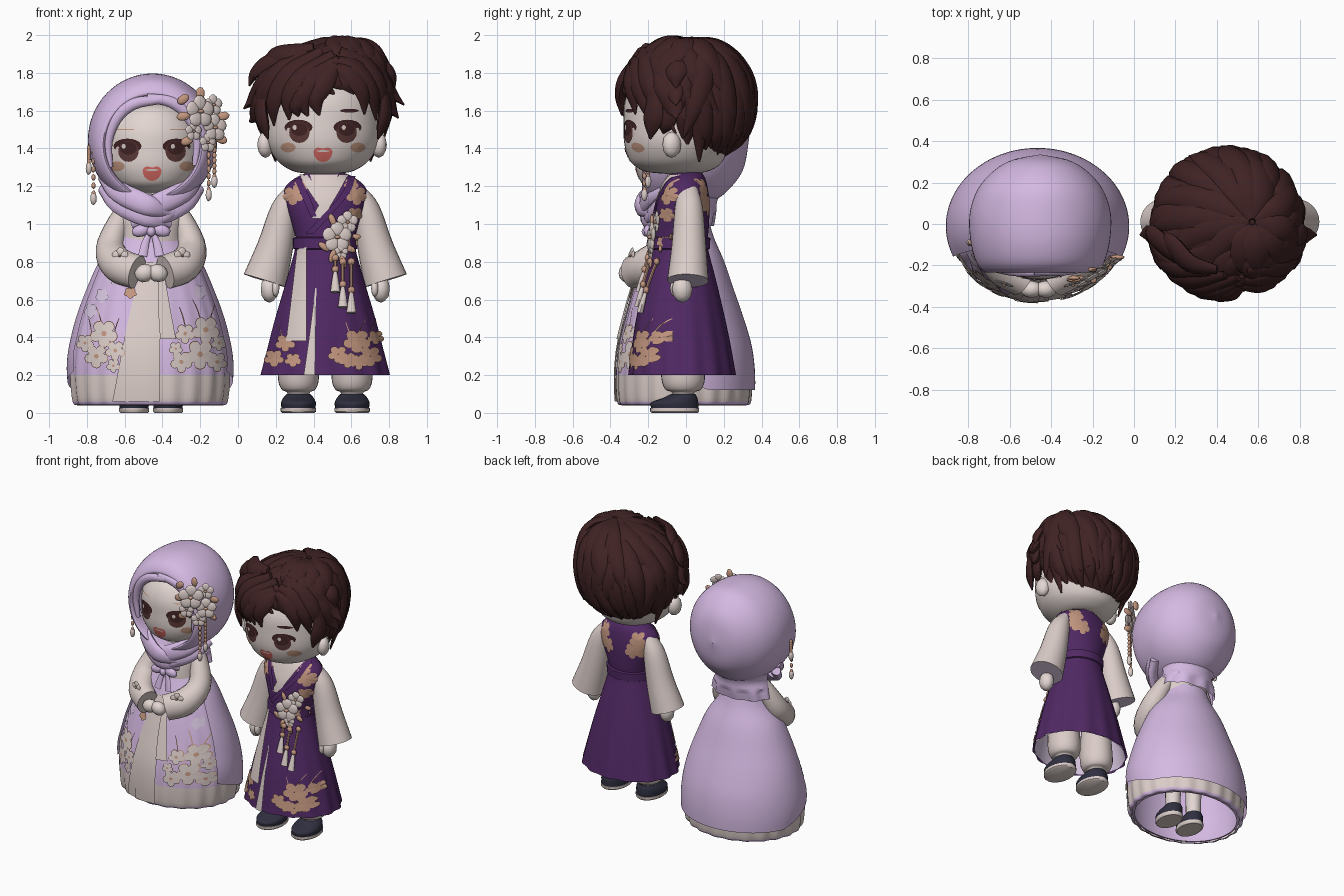
import bpy, bmesh, math, random
from mathutils import Vector as V, Matrix as M

if "Cube" in bpy.data.objects:
    bpy.data.objects.remove(bpy.data.objects["Cube"])
random.seed(4)
TAU = math.tau
sin, cos = math.sin, math.cos

def mat(name, r, g, b):
    m = bpy.data.materials.new(name)
    m.diffuse_color = (r, g, b, 1)
    m.use_nodes = True
    m.node_tree.nodes["Principled BSDF"].inputs["Base Color"].default_value = m.diffuse_color
    return m
LAV = mat("lavender", .66, .485, .76)
CREAM = mat("cream", .71, .61, .58)
SKIN = mat("pale skin", .76, .67, .64)
PURPLE = mat("deep purple", .082, .022, .128)
HAIR = mat("dark brown", .05, .016, .017)
PEACH = mat("peach", .55, .31, .215)
NAVY = mat("navy", .028, .028, .05)
CORAL = mat("coral", .70, .15, .13)
IRIS = mat("eye brown", .10, .04, .036)
LILAC = mat("pale lilac", .70, .58, .76)

def finish(name, bm, mats, recalc=True, angle=45):
    if recalc:
        bmesh.ops.recalc_face_normals(bm, faces=bm.faces[:])
    me = bpy.data.meshes.new(name)
    bm.to_mesh(me); bm.free()
    for m in mats: me.materials.append(m)
    for p in me.polygons: p.use_smooth = True
    me.set_sharp_from_angle(angle=math.radians(angle))
    ob = bpy.data.objects.new(name, me)
    bpy.context.collection.objects.link(ob)
    return ob

def spline(pts, n=4):
    p = [V(q) for q in pts]
    p = [p[0] * 2 - p[1]] + p + [p[-1] * 2 - p[-2]]
    out = []
    for i in range(1, len(p) - 2):
        for k in range(n):
            t = k / n
            out.append(.5 * (p[i] * 2 + (p[i+1] - p[i-1]) * t + (p[i-1] * 2 - p[i] * 5 + p[i+1] * 4 - p[i+2]) * t * t
                             + (p[i] * 3 - p[i-1] - p[i+1] * 3 + p[i+2]) * t ** 3))
    return out + [p[-2]]

def skin_rings(bm, rows, closed=True, caps=True, mi=0, end=None):
    vs = [[bm.verts.new(p) for p in r] for r in rows]
    n = len(vs[0])
    for a, b in zip(vs, vs[1:]):
        for i in range(n if closed else n - 1):
            bm.faces.new((a[i], a[(i+1) % n], b[(i+1) % n], b[i])).material_index = mi
    if caps:
        bm.faces.new(vs[0]).material_index = mi
        bm.faces.new(vs[-1]).material_index = mi if end is None else end

# Elliptical rings (t, cx, c2, rx, r2) stacked along z or y
def loft(name, rings, mats, seg=48, axis='z', arc=(0, TAU), pleat=None, rule=None, caps=True):
    bm = bmesh.new()
    closed = arc[1] - arc[0] > TAU - .01
    rows = []
    for t, cx, c2, rx, r2 in rings:
        row = []
        for i in range(seg if closed else seg + 1):
            a = arc[0] + (arc[1] - arc[0]) * i / seg
            k = 1 - (pleat(a, t) if pleat else 0)
            x, q = cx + rx * k * cos(a), c2 + r2 * k * sin(a)
            row.append((x, q, t) if axis == 'z' else (x, t, q))
        rows.append(row)
    skin_rings(bm, rows, closed, caps)
    if rule:
        for f in bm.faces: f.material_index = rule(f.calc_center_median())
    return finish(name, bm, mats)

# Tapered tube along a smooth path
def sweep(bm, pts, radii, ref=V((0, -1, 0)), mi=0, n=8, end=None, sub=4):
    p, r, rows = spline(pts, sub), spline(radii, sub), []
    for i, q in enumerate(p):
        T = (p[min(i+1, len(p)-1)] - p[max(i-1, 0)]).normalized()
        S = T.cross(ref(q) if callable(ref) else ref).normalized()
        N = S.cross(T)
        rows.append([q + S * r[i][0] * cos(TAU*j/n) + N * r[i][1] * sin(TAU*j/n) for j in range(n)])
    skin_rings(bm, rows, mi=mi, end=end)

def ball(bm, loc, size, mi=0, rot=M.Identity(4)):
    r = bmesh.ops.create_icosphere(bm, subdivisions=2, radius=1, matrix=M.Translation(loc) @ rot @ M.Diagonal((*size, 1)))
    for v in r['verts']:
        for f in v.link_faces: f.material_index = mi

# Height of a ring stack's front (or back) surface at x, z
def front(rings, sign=-1):
    def f(x, z):
        for a, b in zip(rings, rings[1:]):
            if a[0] <= z <= b[0]: break
        t = min(1, max(0, (z - a[0]) / (b[0] - a[0])))
        _, cx, cy, rx, ry = V(a).lerp(V(b), t)
        return cy + sign * ry * math.sqrt(max(.02, 1 - ((x - cx) / rx) ** 2))
    f.sign = sign
    return f

def plate(bm, surf, rows, mi, off):
    s = surf.sign
    vs = [[bm.verts.new((x, surf(x, z) + s * off, z)) for x, z in r] for r in rows]
    for a, b in zip(vs, vs[1:]):
        for i in range(len(a) - 1):
            f = bm.faces.new((a[i], a[i+1], b[i+1], b[i]))
            f.normal_update(); f.material_index = mi
            if f.normal.y * s < 0: f.normal_flip()

def disc(bm, surf, x, z, w, h, mi, off=.004, shape=lambda a: 1, n=20):
    plate(bm, surf, [[(x + w*k*shape(TAU*i/n)*cos(TAU*i/n), z + h*k*shape(TAU*i/n)*sin(TAU*i/n)) for i in range(n+1)]
                     for k in (.02, .5, 1)], mi, off)
def petals(a): return .62 + .38 * abs(cos(2.5 * a + .8)) ** .6
def strip(bm, surf, pts, mi, off=.006):
    plate(bm, surf, [[(x + w * k, z) for k in (-1, -.5, 0, .5, 1)] for x, z, w in spline(pts, 6)], mi, off)
def blossom(bm, surf, x, z, s, off=.006, edge=1, petal=0):
    disc(bm, surf, x, z, s * 1.07, s * 1.07, edge, off, petals, 40)
    disc(bm, surf, x, z, s, s, petal, off + .003, petals, 40)
    disc(bm, surf, x, z, s * .2, s * .2, edge, off + .005)
# Solid five petal flower facing a direction
def flower3d(bm, loc, nrm, s):
    R = V(nrm).to_track_quat('Z', 'Y').to_matrix().to_4x4()
    for k in range(5):
        a = TAU * k / 5 + .3
        ball(bm, V(loc) + R @ V((cos(a)*s*.55, sin(a)*s*.55, 0)), (s*.48, s*.48, s*.13), 0, R @ M.Rotation(a, 4, 'Z'))
    ball(bm, V(loc) + R @ V((0, 0, s*.1)), (s*.2, s*.2, s*.13), 1)

# Heads with painted faces
def head(who, cx, cy, z0, s):
    prof = [(0, .06, .05), (.012, .15, .16), (.05, .22, .23), (.1, .265, .26), (.17, .297, .278), (.27, .305, .28), (.4, .29, .27), (.52, .2, .2), (.58, .05, .05)]
    r = spline([(z0 + z*s, cx, cy, rx*s, ry*s) for z, rx, ry in prof])
    loft(who + "_head", r, [SKIN])
    f, bm, z = front(r), bmesh.new(), z0 + .1
    for m in (-1, 1):
        ex = cx + m * .13
        disc(bm, f, ex, z + .147, .074, .04, 0, .003)
        disc(bm, f, ex + m*.052, z + .115, .014, .03, 4, .004)
        disc(bm, f, ex - m*.005, z + .12, .054, .056, 1, .005)
        disc(bm, f, ex - m*.005, z + .137, .044, .036, 0, .007)
        disc(bm, f, ex - .02, z + .146, .011, .013, 4, .009)
        disc(bm, f, ex + m*.01, z + .235, .05, .01 if s == 1 else .003, 0 if s == 1 else 3, .003)
        disc(bm, f, cx + m*.185, z + .04, .04, .026, 3, .003)
    disc(bm, f, cx, z + .018, .05, .055, 2, .004, lambda a: 1 if sin(a) < 0 else .3 + .7*abs(cos(a))**3)
    disc(bm, f, cx, z + .021, .036, .005, 4, .006)
    finish(who + "_face_details", bm, [HAIR, IRIS, CORAL, PEACH, CREAM], False)
BX, GX = .462, -.46
head("boy", .45, -.05, 1.265, 1)
head("girl", -.455, -.03, 1.165, .85)

# Boy: ears, neck and hands
bm = bmesh.new()
for m in (-1, 1):
    ball(bm, (.445 + m*.3, -.075, 1.42), (.042, .052, .07), 0, M.Rotation(m*.35, 4, 'Z'))
    ball(bm, (BX + m*.295, -.02, .655), (.048, .055, .072))
    ball(bm, (BX + m*.262, -.06, .66), (.02, .025, .045))
finish("boy_ears_and_hands", bm, [SKIN])
loft("boy_neck", [(1.15, BX, .01, .08, .08), (1.35, BX, .01, .075, .075)], [SKIN], 24)

# Boy: hair cap and radiating locks, fuller below the middle
C = V((.45, .01, 1.66))
def scalp(u, a, k, R=(.35, .345, .312), shift=.12):
    c, s = cos(u), sin(u)
    if c < 0: s = max(s, 0) ** .62
    return C + V((R[0]*s*cos(a)*k + shift*c*max(0, c), R[1]*s*sin(a)*k, R[2]*c*k * (1 if c > 0 else 1.07)))
bm = bmesh.new()
skin_rings(bm, [[scalp(.02 + 3.08*i/30, TAU*j/48, 1, (.33, .325, .31), 0) for j in range(48)] for i in range(31)])
gone = [f for f in bm.faces for c in [f.calc_center_median()] if (c.y < .0 and c.z < 1.57) or (c.y < -.17 and c.z < 1.75)]
bmesh.ops.delete(bm, geom=gone, context='FACES')
finish("hair_cap", bm, [HAIR])
bm = bmesh.new()
out = lambda p: (p - C).normalized()
for count, u0, frac, lift, w in ((13, .04, .6, 1.015, .066), (19, .4, .82, 1.0, .06), (30, .85, 1, .98, .056)):
    for i in range(count):
        a = TAU * (i + random.uniform(-.3, .3)) / count
        E = 2.1 + .58 * min(1, 5*sin(a)) if sin(a) > 0 else 2.1 + .65 * sin(a)
        E = E * frac + random.uniform(-.06, .06)
        L, bend = lift + random.uniform(-.012, .012), random.choice((-.1, .06, .12))
        flick = .04 if frac < 1 else 0
        pts = [scalp(u0 + (E-u0)*k/4, a + bend*k*k/4, L + (flick if k == 4 else 0)) for k in range(5)]
        sweep(bm, pts, [(.02, .012), (w, .025), (w, .03), (w*.75, .024), (.005, .004)], out)
def fringe(x, z):
    q = 1 - ((x - C.x) / .37) ** 2 - ((z - C.z) / .37) ** 2
    return V((x, C.y - .36 * math.sqrt(max(.03, q)), z))
for path in ([(.52, 1.84), (.46, 1.76), (.41, 1.67), (.43, 1.575)], [(.53, 1.87), (.40, 1.77), (.34, 1.66), (.37, 1.57)],
             [(.5, 1.9), (.34, 1.78), (.27, 1.66), (.27, 1.55)], [(.44, 1.92), (.27, 1.8), (.19, 1.65), (.19, 1.52)], [(.5, 1.86), (.37, 1.73), (.31, 1.63), (.32, 1.57)],
             [(.36, 1.92), (.2, 1.8), (.12, 1.66), (.14, 1.47)], [(.25, 1.86), (.14, 1.76), (.08, 1.66), (.03, 1.61)],
             [(.2, 1.76), (.12, 1.66), (.09, 1.57), (.06, 1.54)], [(.52, 1.83), (.6, 1.79), (.66, 1.7), (.67, 1.58)],
             [(.53, 1.87), (.63, 1.82), (.71, 1.7), (.73, 1.55)], [(.54, 1.92), (.68, 1.84), (.76, 1.7), (.78, 1.48)],
             [(.6, 1.94), (.73, 1.84), (.81, 1.7), (.88, 1.63)], [(.68, 1.86), (.78, 1.74), (.81, 1.62), (.85, 1.56)],
             [(.3, 1.9), (.17, 1.86), (.09, 1.8), (.06, 1.73)], [(.4, 1.94), (.27, 1.91), (.18, 1.89), (.13, 1.84)],
             [(.66, 1.9), (.76, 1.85), (.81, 1.79), (.83, 1.72)]):
    sweep(bm, [fringe(*p) for p in path], [(.025, .014), (.058, .028), (.052, .028), (.005, .004)], out)
# Sideburns and locks behind the ears
for m in (-1, 1):
    for y0, y1, z1 in ((-.17, -.19, 1.45), (-.1, -.12, 1.48), (.0, .0, 1.36), (.08, .07, 1.33)):
        sweep(bm, [(.45 + m*.325, y0, 1.72), (.45 + m*.33, y0, 1.6), (.45 + m*.315, (y0 + y1)/2, 1.53), (.45 + m*(.29 if z1 > 1.4 else .25), y1, z1)],
              [(.03, .015), (.055, .025), (.05, .024), (.006, .005)], out)
finish("hair_locks", bm, [HAIR])

# Boy: robe with lining
robe = [(.2, BX, -.02, .35, .285), (.35, BX, -.024, .31, .262), (.5, BX, -.028, .27, .235), (.7, BX, -.03, .208, .19), (.88, BX, -.03, .158, .145),
        (.97, BX, -.025, .168, .145), (1.1, BX, -.015, .212, .14), (1.19, BX, -.005, .215, .12), (1.245, BX, 0, .155, .1), (1.275, BX, 0, .09, .08)]
robe = spline(robe)
loft("robe", robe, [PURPLE], 72, pleat=lambda a, z: .035 * max(0, .8 - z) * (1 + cos(14*a)), caps=False)
loft("robe_lining", [(z + .004, x, y, rx*.95, ry*.95) for z, x, y, rx, ry in robe if z < .9], [LILAC], caps=False)
loft("waistband", [(.865, BX, -.03, .16, .147), (.87, BX, -.03, .17, .156), (.925, BX, -.027, .17, .156), (.93, BX, -.027, .16, .147)], [PURPLE])
f, b = front(robe), front(robe, 1)
bm = bmesh.new()
strip(bm, f, [(.345, 1.262, .02), (.4, 1.18, .028), (.455, 1.09, .022)], 0, .008)
strip(bm, f, [(.455, 1.262, .075), (.455, 1.19, .05), (.455, 1.11, .006)], 0, .006)
strip(bm, f, [(.56, 1.262, .024), (.5, 1.17, .034), (.42, 1.03, .03)], 0, .011)
strip(bm, f, [(.605, 1.255, .018), (.56, 1.15, .02), (.38, .95, .022)], 2, .013)
strip(bm, f, [(.315, 1.24, .018), (.365, 1.13, .02), (.4, 1.04, .016)], 2, .013)
strip(bm, f, [(.412, .66, .003), (.395, .42, .016), (.378, .2, .03)], 0, .005)
strip(bm, f, [(.34, .9, .024), (.325, .65, .038), (.308, .38, .054)], 0, .012)
for x, z, s in ((.19, .29, .055), (.25, .37, .055), (.29, .28, .045), (.53, .31, .055), (.58, .28, .05), (.63, .38, .075), (.7, .3, .065), (.73, .4, .045), (.64, .27, .05),
                (.29, 1.15, .058), (.63, 1.15, .058), (.6, 1.21, .04), (.62, 1.05, .045), (.33, 1.2, .04)):
    disc(bm, f, x, z, s, s * .85, 1, .007, petals, 40)
for x in (.59, .615): disc(bm, f, x, .905, .022, .03, 1, .02, petals, 40)
for x, z, dx in ((.24, .37, -.03), (.27, .36, .02), (.63, .4, .05), (.6, .38, -.03), (.7, .4, .03)):
    strip(bm, f, [(x, z, .003), (x + dx*.4, z + .05, .003), (x + dx, z + .1, .002)], 1, .007)
for x, z in ((.33, 1.18), (.36, 1.1), (.59, 1.19), (.55, 1.1), (.6, 1.12), (.31, 1.11)):
    disc(bm, b, x, z, .05, .058, 1, .006, petals, 40)
finish("robe_trim", bm, [CREAM, PEACH, PURPLE], False)

# Boy: waist flowers and tassels
bm = bmesh.new()
for x, z, s in ((.525, .93, .08), (.58, 1.01, .058), (.545, .85, .04)):
    flower3d(bm, (x, f(x, z) - .025, z), (.25, -1, .05), s)
for x, z, a in ((.455, .88, 2.2), (.615, .93, 1.4), (.5, 1.02, -.4), (.59, .87, 2), (.555, .8, 2.8), (.5, .83, 3.4)):
    ball(bm, (x, f(x, z) - .018, z), (.018, .01, .036), 1, M.Rotation(a, 4, 'Y'))
for x, top, bot in ((.515, .84, .64), (.555, .82, .56), (.6, .82, .53)):
    P = lambda z: (x, f(x, z) - .022, z)
    sweep(bm, [P(top), P((top + bot)/2 + .04), P(bot + .1)], [(.009, .009)] * 3, mi=1, n=6)
    sweep(bm, [P(bot + .11), P(bot + .07), P(bot)], [(.009, .009), (.017, .014), (.026, .018)], n=10)
    for z in (bot + .12, top - .02): ball(bm, P(z), (.02, .016, .02), 1)
finish("waist_flowers_and_tassels", bm, [CREAM, PEACH])

# Boy: sleeves, trousers and shoes
bm = bmesh.new()
for m in (-1, 1):
    sweep(bm, [(BX + m*x, y, z) for x, y, z in ((.165, .01, 1.19), (.215, .015, 1.08), (.265, .015, .88), (.32, .01, .7))],
          [(.035, .05), (.072, .075), (.095, .092), (.117, .11)], n=24, end=1)
finish("boy_sleeves", bm, [CREAM, LILAC])
def shoe(name, x, y, s):
    sole = [(0, x, y, .085*s, .122*s), (.008, x, y, .094*s, .13*s), (.026, x, y, .094*s, .13*s)]
    loft(name + "_sole", sole, [CREAM], 28)
    loft(name, spline([(.026, x, y, .09*s, .125*s), (.055, x, y, .092*s, .125*s), (.08, x, y + .03, .08*s, .09*s), (.1, x, y + .045, .062*s, .065*s)]), [NAVY], 28)
for side, m in (("right", -1), ("left", 1)):
    x = BX + m * .142
    loft(side + "_trouser", spline([(.085, x, -.015, .055, .055), (.11, x, -.015, .062, .062), (.125, x, -.015, .09, .095),
         (.18, x, -.015, .108, .115), (.3, x, -.02, .105, .115), (.5, x, -.02, .09, .1)]), [CREAM], 28)
    shoe(side + "_boy_shoe", x, -.06, 1)
    loft(side + "_girl_leg", [(.05, GX + m*.09, -.03, .05, .05), (.5, GX + m*.09, -.03, .06, .06)], [SKIN], 16)
    shoe(side + "_girl_shoe", GX + m*.09, -.07, .85)

# Girl: skirt, overskirt and jacket
SX = -.465
skirt = spline([(.04, SX, -.01, .39, .33), (.06, SX, -.01, .415, .355), (.2, SX, -.01, .428, .36), (.35, SX, -.012, .415, .345), (.5, SX, -.015, .38, .305),
                (.65, SX, -.02, .325, .258), (.8, SX, -.02, .258, .207), (.92, SX, -.02, .175, .155), (1.0, SX, -.02, .14, .13)])
fold = lambda a, z: .03 * max(0, .95 - z) * (.5 + .5*cos(22*a))
loft("skirt", skirt, [LAV, CREAM], 132, pleat=fold, rule=lambda c: 1 if .06 < c.z < .2 else 0, caps=False)
loft("skirt_lining", [(z + .004, x, y, rx*.94, ry*.94) for z, x, y, rx, ry in skirt if z < .7], [LAV], caps=False)
over = [(z, x, y, rx + .014, ry + .016) for z, x, y, rx, ry in skirt if z > .12]
ob = loft("overskirt", over, [LAV], 64, arc=(-.4, math.pi + .4), caps=False)
for v in ob.data.vertices:   # hem rises towards the open front edges
    if v.co.z < .4: v.co.z += max(0, .12 - v.co.y) * .35 * (.4 - v.co.z) / .27
jacket = spline([(.85, GX, -.03, .18, .15), (.95, GX, -.03, .165, .145), (1.05, GX, -.02, .175, .125), (1.12, GX, -.01, .13, .1), (1.22, GX, -.01, .09, .08)])
loft("jacket", jacket, [CREAM])
f, j = front(skirt), front(jacket)
bm = bmesh.new()
for k, (x0, x1, w) in enumerate(((-.49, -.61, .055), (-.465, -.525, .055), (-.445, -.46, .045))):
    strip(bm, f, [(x0, .8, .018), ((x0+x1)/2, .45, .04), (x1, .06, w)], 0, .006 + .006*(k % 2))
strip(bm, f, [(-.405, .72, .018), (-.39, .55, .032), (-.37, .39, .042)], 0, .022)
for x, z, s in ((-.71, .42, .07), (-.75, .3, .06), (-.65, .33, .05), (-.81, .37, .045), (-.66, .25, .035), (-.17, .44, .07), (-.2, .31, .075), (-.3, .27, .055),
                (-.11, .27, .05), (-.28, .42, .05), (-.33, .34, .035), (-.1, .37, .04)):
    blossom(bm, f, x, z, s, .008)
for x, z, dx in ((-.72, .46, -.03), (-.66, .4, .03), (-.77, .4, -.02), (-.2, .5, -.04), (-.15, .48, .03), (-.28, .46, -.03)):
    strip(bm, f, [(x, z, .003), (x + dx*.4, z + .05, .003), (x + dx, z + .1, .002)], 1, .007)
for x, z in ((-.72, .62), (-.2, .64), (-.66, .72), (-.78, .54)):
    disc(bm, f, x, z, .035, .04, 3, .006, petals, 30)
disc(bm, f, -.57, .635, .035, .03, 1, .02, petals, 30)
strip(bm, j, [(GX, 1.04, .05), (GX, .95, .04), (GX, .86, .035)], 2, .004)
finish("skirt_panel_and_blossoms", bm, [CREAM, PEACH, LAV, LILAC], False)
bm = bmesh.new()
for m in (-1, 1):
    sweep(bm, [(GX + m*x, y, z) for x, y, z in ((.12, -.01, 1.1), (.175, -.04, 1.0), (.215, -.1, .87), (.175, -.21, .785), (.075, -.285, .745))],
          [(.045, .05), (.06, .066), (.078, .08), (.092, .085), (.09, .07)], n=20)
    flower3d(bm, (GX + m*.165, -.288, .83), (m*.35, -1, .1), .045)
finish("girl_sleeves", bm, [CREAM, PEACH])
bm = bmesh.new()
for m in (-1, 1):
    ball(bm, (GX + m*.035, -.315, .74), (.055, .042, .048), 0, M.Rotation(m*.4, 4, 'Y'))
finish("girl_hands", bm, [SKIN])

# Girl: chest bow
bm = bmesh.new()
for m in (-1, 1):
    ball(bm, (GX + m*.055, -.2, .965), (.05, .025, .033), 0, M.Rotation(m*.25, 4, 'Y'))
    sweep(bm, [(GX + m*.01, -.19, .95), (GX + m*.03, -.2, .9), (GX + m*.045, -.215, .83)], [(.012, .008), (.02, .008), (.024, .008)])
ball(bm, (GX, -.21, .96), (.024, .025, .028))
finish("chest_bow", bm, [LAV])

# Girl: head scarf, under scarf and neck drape
HX = -.452
loft("head_scarf", spline([(-.15, HX, 1.41, .245, .25), (-.215, HX, 1.415, .252, .262), (-.232, HX, 1.42, .268, .28), (-.185, HX, 1.43, .308, .328), (-.08, HX, 1.44, .336, .352),
     (.05, HX, 1.445, .34, .35), (.17, HX, 1.455, .3, .32), (.26, HX, 1.46, .22, .24), (.31, HX, 1.46, .13, .15), (.335, HX, 1.46, .001, .001)]), [LAV], 64, 'y', caps=False)
# Broad flat folds over the brow
bm = bmesh.new()
for m, w, y, z in ((-1, .03, -.232, 1.66), (1, .03, -.228, 1.67)):
    sweep(bm, [(HX + m*x, y + dy, z + dz) for x, dy, dz in ((-.03, .0, -.002), (.1, .0, -.025), (.19, .015, -.1), (.235, .03, -.22), (.225, .04, -.36))],
          [(w*.8, .02), (w, .022), (w, .022), (w*.8, .02), (w*.5, .015)], n=10)
finish("under_scarf_band", bm, [LAV])
loft("neck_drape", spline([(.99, GX, .01, .225, .14), (1.05, GX, .01, .21, .15), (1.12, GX, 0, .185, .165), (1.2, GX, 0, .215, .2), (1.27, GX, 0, .25, .22)]), [LAV], 48,
     arc=(-.15, math.pi + .15), pleat=lambda a, z: .04 * (1 + cos(9*a)) if z < 1.06 else 0, caps=False)
bm = bmesh.new()
for m in (-1, 1):
    for dz, dy, w in ((0, 0, .055), (-.06, .03, .055)):
        sweep(bm, [(GX - m*.25, -.03, 1.25 + dz), (GX - m*.17, -.17 + dy, 1.17 + dz), (GX - m*.02, -.235 + dy - m*.012, 1.1 + dz), (GX + m*.1, -.19 + dy, 1.06 + dz)],
              [(.035, .03), (w, .028), (w, .026), (.025, .02)], n=12)
    sweep(bm, [(GX - m*.15, -.13, 1.12), (GX - m*.07, -.19, 1.05), (GX, -.2, 1.01)], [(.05, .035), (.045, .03), (.02, .015)], n=12)
finish("scarf_folds", bm, [LAV])

# Girl: hair ornament flowers and hanging beads
bm = bmesh.new()
for x, y, z, s in ((-.2, -.262, 1.595, .085), (-.122, -.2, 1.51, .072), (-.235, -.262, 1.49, .05), (-.13, -.19, 1.63, .055), (-.16, -.23, 1.43, .05)):
    flower3d(bm, (x, y, z), (.5, -.85, .1), s)
for x, y, z, a in ((-.29, -.26, 1.66, .9), (-.2, -.22, 1.69, 0), (-.08, -.16, 1.57, 1.3), (-.09, -.17, 1.45, 2), (-.27, -.26, 1.44, -2), (-.29, -.27, 1.57, 1.4)):
    ball(bm, (x, y, z), (.024, .012, .036), 1, M.Rotation(a, 4, 'Y'))
for x, y, top, bot in ((-.765, -.13, 1.42, 1.11), (-.79, -.09, 1.4, 1.27), (-.125, -.2, 1.42, 1.2), (-.155, -.22, 1.4, 1.13)):
    for k in range(7):
        ball(bm, (x, y, top + (bot + .05 - top) * k / 6), (.011, .011, .018), 1)
    ball(bm, (x, y, bot + .025), (.017, .017, .035), 0)
flower3d(bm, (-.745, -.15, 1.47), (-.7, -.7, 0), .035)
finish("scarf_ornaments", bm, [CREAM, PEACH])
